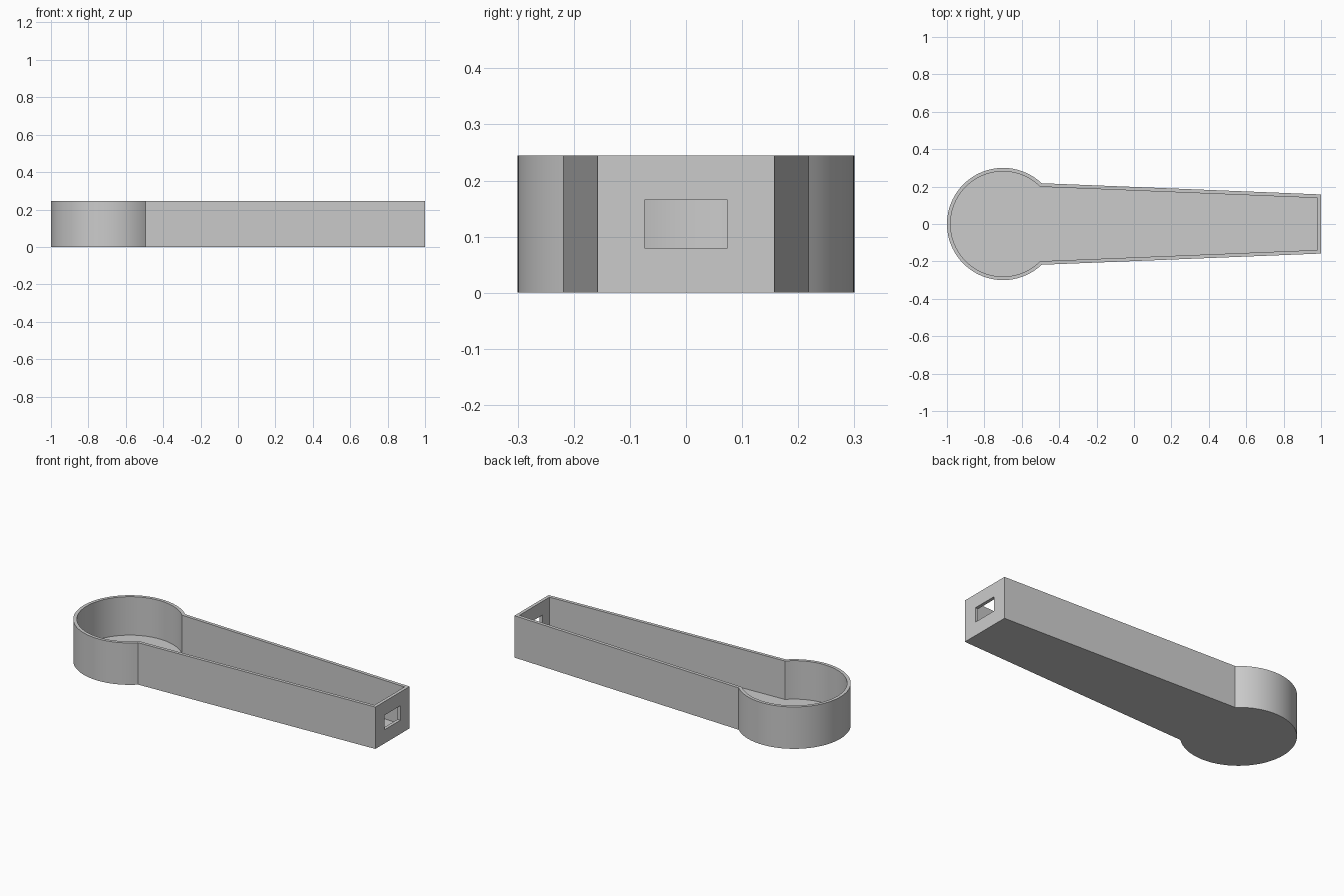
import bpy
import bmesh
from math import sin, cos, pi, atan2, sqrt

cube = bpy.data.objects.get("Cube")
if cube:
    bpy.data.objects.remove(cube, do_unlink=True)

HEIGHT, WALL, FLOOR = 0.245, 0.019, 0.02
CENTRE_X, RADIUS = -0.70, 0.30
NECK_X, NECK_Y, END_Y = -0.495, 0.218, 0.158
ARC_STEPS = 72

grey = bpy.data.materials.new("plain grey")
grey.use_nodes = True
grey.diffuse_color = (0.6, 0.6, 0.6, 1)
grey.node_tree.nodes["Principled BSDF"].inputs["Base Color"].default_value = (0.6, 0.6, 0.6, 1)


def outline(inset):
    """Round head joined to a tapered handle, shrunk by the inset."""
    r = RADIUS - inset
    neck_y = NECK_Y - inset
    start = atan2(neck_y, sqrt(r * r - neck_y * neck_y))
    sweep = 2 * (pi - start)
    points = []
    for i in range(ARC_STEPS + 1):
        a = start + sweep * i / ARC_STEPS
        points.append((CENTRE_X + r * cos(a), r * sin(a)))
    end_x, end_y = 1 - inset, END_Y - inset
    return points + [(end_x, -end_y), (end_x, end_y)]


# Open tray: base, outer wall, rim, inner wall and floor
bm = bmesh.new()


def ring(inset, z):
    return [bm.verts.new((x, y, z)) for x, y in outline(inset)]


rings = [ring(0, 0), ring(0, HEIGHT), ring(WALL, HEIGHT), ring(WALL, FLOOR)]
for low, high in zip(rings, rings[1:]):
    for i in range(len(low)):
        j = (i + 1) % len(low)
        bm.faces.new((low[i], low[j], high[j], high[i]))
bm.faces.new(rings[0][::-1])
bm.faces.new(rings[-1])
bmesh.ops.recalc_face_normals(bm, faces=bm.faces)
mesh = bpy.data.meshes.new("tray")
bm.to_mesh(mesh)
bm.free()
mesh.materials.append(grey)
tray = bpy.data.objects.new("tray", mesh)
bpy.context.collection.objects.link(tray)

# Rectangular slot through the end wall
bpy.ops.mesh.primitive_cube_add(size=1, location=(1, 0, 0.1225))
cutter = bpy.context.object
cutter.name = "slot_cutter"
cutter.scale = (0.1, 0.148, 0.085)
cutter.hide_render = True
cutter.data.materials.append(grey)

bpy.ops.object.select_all(action="DESELECT")
tray.select_set(True)
bpy.context.view_layer.objects.active = tray
slot = tray.modifiers.new("slot", "BOOLEAN")
slot.operation = "DIFFERENCE"
slot.solver = "EXACT"
slot.object = cutter
bpy.ops.object.modifier_apply(modifier=slot.name)
bpy.data.objects.remove(cutter, do_unlink=True)

# Smooth round head, crisp corners
bpy.ops.object.shade_smooth_by_angle(angle=pi / 6)
